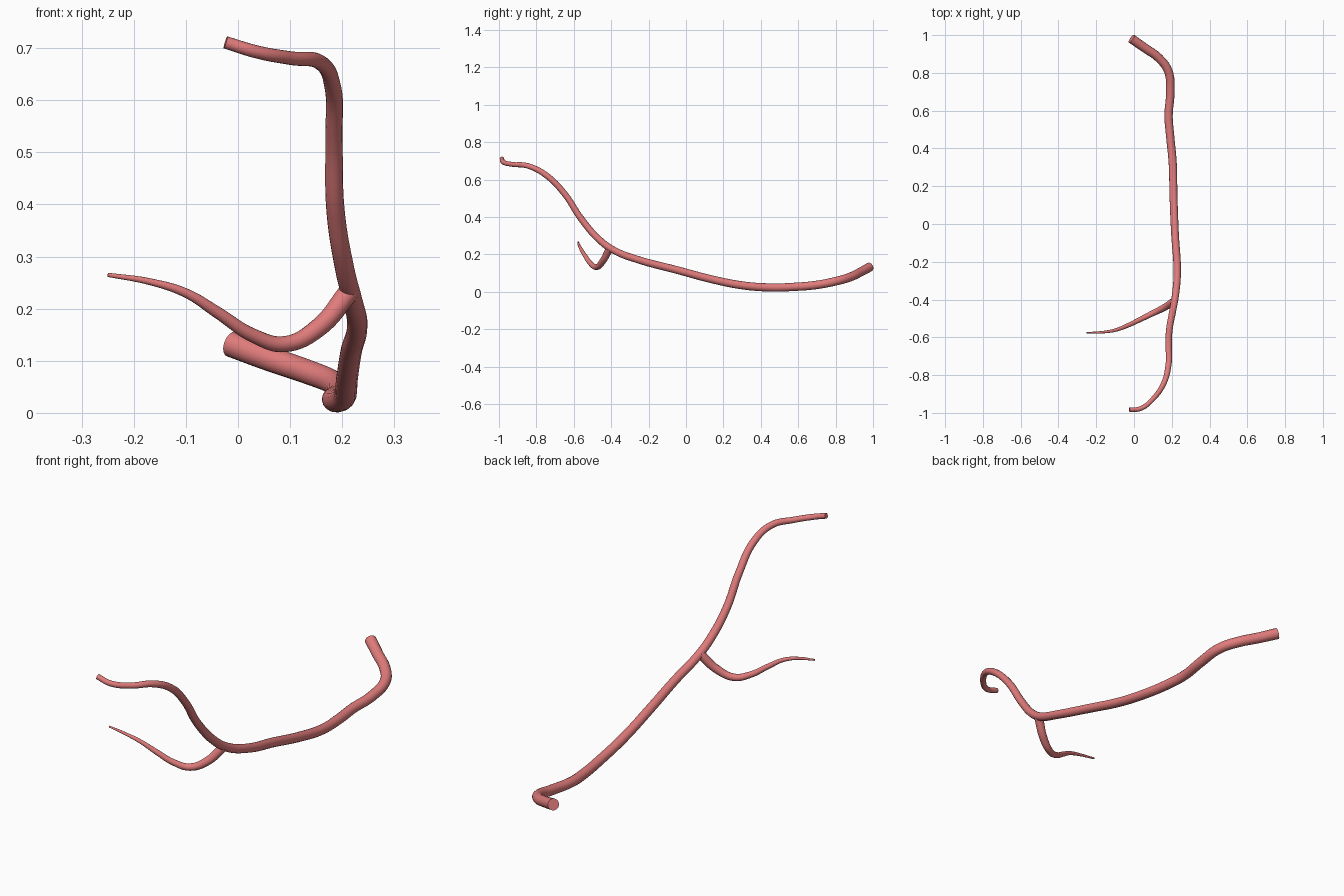
import bpy

mat = bpy.data.materials.new("vessel_red")
mat.diffuse_color = (0.75, 0.2, 0.2, 1)


def vessel(name, points):
    """Tapered round tube through (x, y, z, radius) points, with flat ends."""
    cu = bpy.data.curves.new(name, 'CURVE')
    cu.dimensions = '3D'
    cu.bevel_depth = 1.0
    cu.bevel_resolution = 6
    cu.resolution_u = 8
    cu.use_fill_caps = True
    sp = cu.splines.new('BEZIER')
    sp.bezier_points.add(len(points) - 1)
    for bp, (x, y, z, r) in zip(sp.bezier_points, points):
        bp.co = (x, y, z)
        bp.radius = r
        bp.handle_left_type = bp.handle_right_type = 'AUTO'
    ob = bpy.data.objects.new(name, cu)
    bpy.context.collection.objects.link(ob)
    bpy.ops.object.select_all(action='DESELECT')
    ob.select_set(True)
    bpy.context.view_layer.objects.active = ob
    bpy.ops.object.convert(target='MESH')
    ob = bpy.context.object
    ob.data.materials.clear()
    ob.data.materials.append(mat)
    bpy.ops.object.shade_smooth_by_angle(angle=0.8)
    return ob


# Main vessel, from the thin upper front end to the thick rear end
vessel("main_vessel", [
    (-0.024, -0.984, 0.711, 0.012),
    (0.035, -0.977, 0.693, 0.0125),
    (0.10, -0.927, 0.681, 0.013),
    (0.157, -0.845, 0.673, 0.0145),
    (0.182, -0.75, 0.625, 0.016),
    (0.184, -0.65, 0.525, 0.0165),
    (0.187, -0.56, 0.39, 0.0175),
    (0.205, -0.46, 0.275, 0.0185),
    (0.219, -0.38, 0.219, 0.019),
    (0.229, -0.26, 0.173, 0.0195),
    (0.217, -0.05, 0.117, 0.0205),
    (0.209, 0.15, 0.064, 0.021),
    (0.205, 0.32, 0.032, 0.0215),
    (0.191, 0.47, 0.023, 0.022),
    (0.183, 0.57, 0.026, 0.022),
    (0.192, 0.70, 0.037, 0.0225),
    (0.181, 0.81, 0.059, 0.023),
    (0.13, 0.88, 0.080, 0.0235),
    (0.06, 0.93, 0.104, 0.024),
    (-0.013, 0.981, 0.132, 0.025),
])

# Side branch, tapering to a fine tip
vessel("side_branch", [
    (0.213, -0.408, 0.232, 0.020),
    (0.155, -0.445, 0.164, 0.018),
    (0.09, -0.477, 0.132, 0.0155),
    (0.03, -0.507, 0.148, 0.0135),
    (-0.04, -0.54, 0.193, 0.0115),
    (-0.10, -0.562, 0.230, 0.009),
    (-0.17, -0.573, 0.252, 0.0065),
    (-0.25, -0.576, 0.265, 0.004),
])
